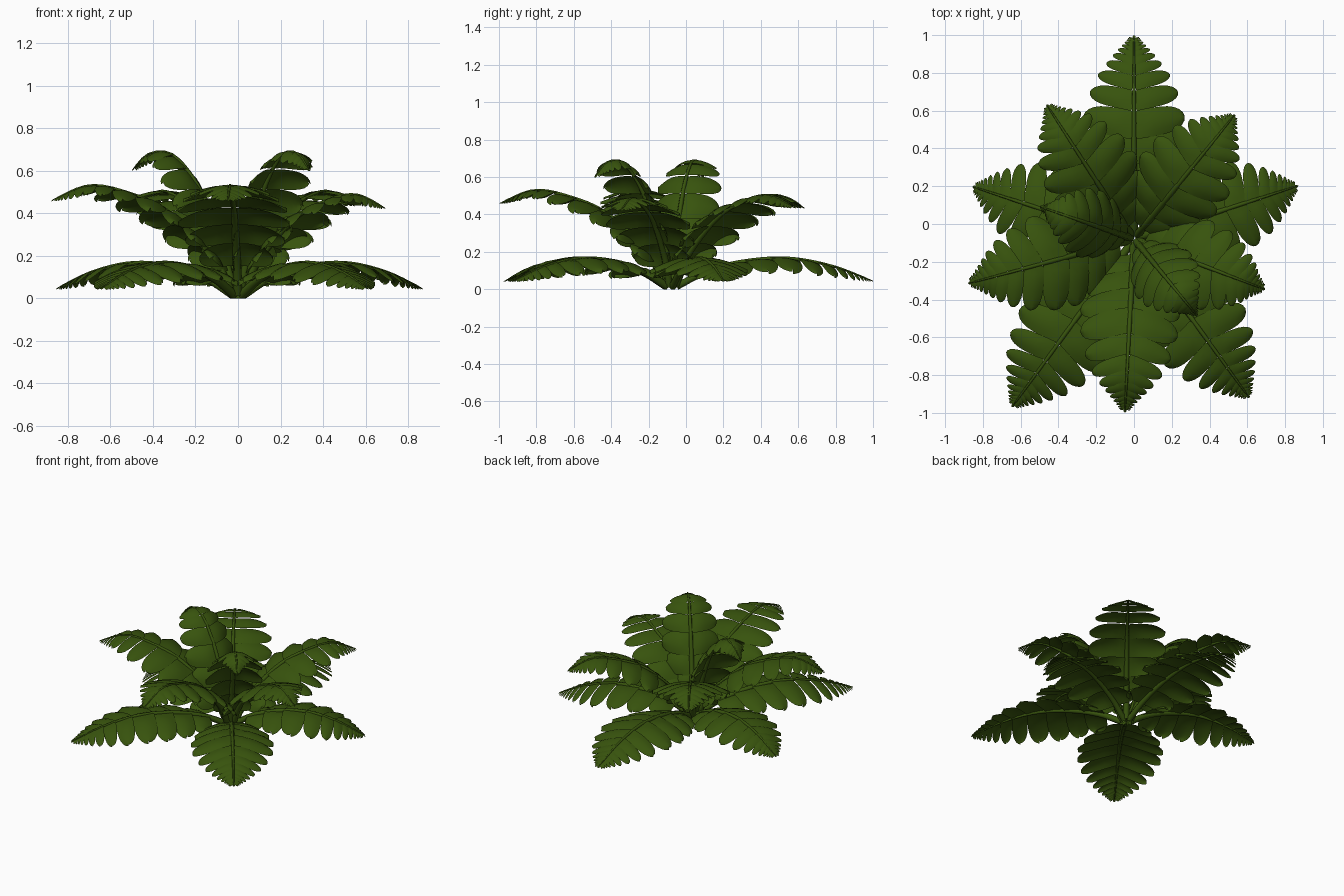
import bpy, bmesh, math
from mathutils import Vector

cube = bpy.data.objects.get("Cube")
if cube:
    bpy.data.objects.remove(cube, do_unlink=True)

green = bpy.data.materials.new("fern green")
green.use_nodes = True
colour = (0.039, 0.087, 0.004, 1)
green.diffuse_color = colour
bsdf = green.node_tree.nodes["Principled BSDF"]
bsdf.inputs["Base Color"].default_value = colour
bsdf.inputs["Roughness"].default_value = 0.8

CENTRE = Vector((0, -0.08, 0))
UP = Vector((0, 0, 1))

# Midrib profiles: (distance from centre, height), for a frond of normal size
LOW = [(0.03, 0.015), (0.18, 0.09), (0.38, 0.145), (0.62, 0.165), (0.86, 0.125), (1.08, 0.045)]
MID = [(0.03, 0.02), (0.13, 0.2), (0.34, 0.4), (0.53, 0.49), (0.73, 0.53), (0.92, 0.46)]
HIGH = [(0.02, 0.02), (0.09, 0.27), (0.19, 0.51), (0.32, 0.67), (0.44, 0.68), (0.53, 0.6)]

# Half width of a frond along its length
OUTLINE = [(0, 0.08), (0.15, 0.15), (0.25, 0.225), (0.4, 0.275), (0.58, 0.265),
           (0.72, 0.21), (0.85, 0.122), (0.94, 0.052), (1, 0.012)]


def lerp_table(table, t):
    for (a, va), (b, vb) in zip(table, table[1:]):
        if t <= b:
            return va + (vb - va) * (t - a) / (b - a)
    return table[-1][1]


def smooth_path(points, steps=10):
    """Catmull-Rom curve through the points."""
    p = [points[0] * 2 - points[1]] + points + [points[-1] * 2 - points[-2]]
    out = []
    for a, b, c, d in zip(p, p[1:], p[2:], p[3:]):
        for i in range(steps):
            t = i / steps
            out.append(0.5 * (2 * b + (c - a) * t + (2 * a - 5 * b + 4 * c - d) * t * t
                              + (3 * b - a - 3 * c + d) * t ** 3))
    return out + [points[-1]]


def add_grid(bm, rows, closed=False, flip=False):
    verts = [[bm.verts.new(p) for p in row] for row in rows]
    n = len(rows[0])
    for r0, r1 in zip(verts, verts[1:]):
        for j in range(n if closed else n - 1):
            k = (j + 1) % n
            quad = [r0[j], r0[k], r1[k], r1[j]]
            bm.faces.new(quad[::-1] if flip else quad)


def add_leaflet(bm, base, along, across, normal, length, half, droop, flip):
    """Rounded, domed lobe that droops towards its end."""
    rows = []
    for i in range(9):
        u = math.sin(math.pi / 2 * i / 8)
        w = half * (1 + 0.1 * u) * max(math.sqrt(1 - u ** 4), 0.03)
        row = []
        for v in (-1, -0.55, 0, 0.55, 1):
            dome = half * 0.25 * (1 - v * v) * min(1, 3 * u)
            lift = dome - droop * length * (0.3 * u + 0.7 * u * u) - 0.08 * half * v
            row.append(base + along * (length * u) + across * (v * w) + normal * lift)
        rows.append(row)
    add_grid(bm, rows, flip=flip)


def make_frond(name, profile, angle, reach, height=1.0, width=1.0, droop=0.28):
    a = math.radians(angle)
    out = Vector((math.cos(a), math.sin(a), 0))
    side = UP.cross(out)
    k = reach / profile[-1][0]
    path = smooth_path([CENTRE + out * r * k + UP * z * height for r, z in profile])
    dist = [0.0]
    for p, q in zip(path, path[1:]):
        dist.append(dist[-1] + (q - p).length)
    total = dist[-1]

    def frame(s):
        i = max(j for j in range(len(path) - 1) if dist[j] <= s)
        step = path[i + 1] - path[i]
        tangent = step.normalized()
        return path[i] + step * ((s - dist[i]) / step.length), tangent, tangent.cross(side)

    bm = bmesh.new()
    # Tapering midrib
    rows = []
    for i in range(25):
        pos, tan, nor = frame(total * i / 25)
        radius = 0.018 * (1 - i / 25) + 0.004
        rows.append([pos + (side * math.cos(q) + nor * math.sin(q)) * radius
                     for q in (j * math.pi / 3 for j in range(6))])
    rows.append([path[-1]] * 6)
    add_grid(bm, rows, closed=True)

    # Pairs of leaflets, closer and more swept towards the tip
    left = total * 0.81
    while left > 0.02:
        t = 1 - left / total
        pitch = min(0.13, 0.26 * left)
        pos, tan, nor = frame(total - left)
        sweep = math.radians(5 + 27 * t ** 2.5)
        length = lerp_table(OUTLINE, t) * width / math.cos(sweep)
        for sgn in (1, -1):
            along = side * sgn * math.cos(sweep) + tan * math.sin(sweep)
            across = tan * math.cos(sweep) - side * sgn * math.sin(sweep)
            add_leaflet(bm, pos, along, across, nor, length, pitch * 0.57, droop, sgn > 0)
        left -= pitch
    # Pointed end leaflet
    pos, tan, nor = frame(total - 0.035)
    add_leaflet(bm, pos, tan, side, nor, 0.035, 0.009, 0.1, False)

    bmesh.ops.remove_doubles(bm, verts=bm.verts, dist=0.00001)
    mesh = bpy.data.meshes.new(name)
    bm.to_mesh(mesh)
    bm.free()
    mesh.materials.append(green)
    for face in mesh.polygons:
        face.use_smooth = True
    obj = bpy.data.objects.new(name, mesh)
    bpy.context.collection.objects.link(obj)


# Outer ring lying near the ground
for i, reach in enumerate((1.08, 0.9, 1.1, 1.04, 0.915)):
    make_frond(f"low_frond_{i + 1}", LOW, 90 + 72 * i, reach, 1, 0.4 + 0.56 * reach)

# Middle ring: reach, height
for i, (reach, height) in enumerate(((0.85, 0.95), (0.85, 0.95), (0.91, 1), (0.92, 1), (0.745, 0.92))):
    make_frond(f"middle_frond_{i + 1}", MID, 51 + 72 * i, reach, height, 0.5 + 0.5 * reach)

# Two upright fronds curling over at the top
make_frond("upright_frond_right", HIGH, 161, 0.53, 1, 0.68, 0.5)
make_frond("upright_frond_left", HIGH, -50.5, 0.53, 1, 0.68, 0.5)
